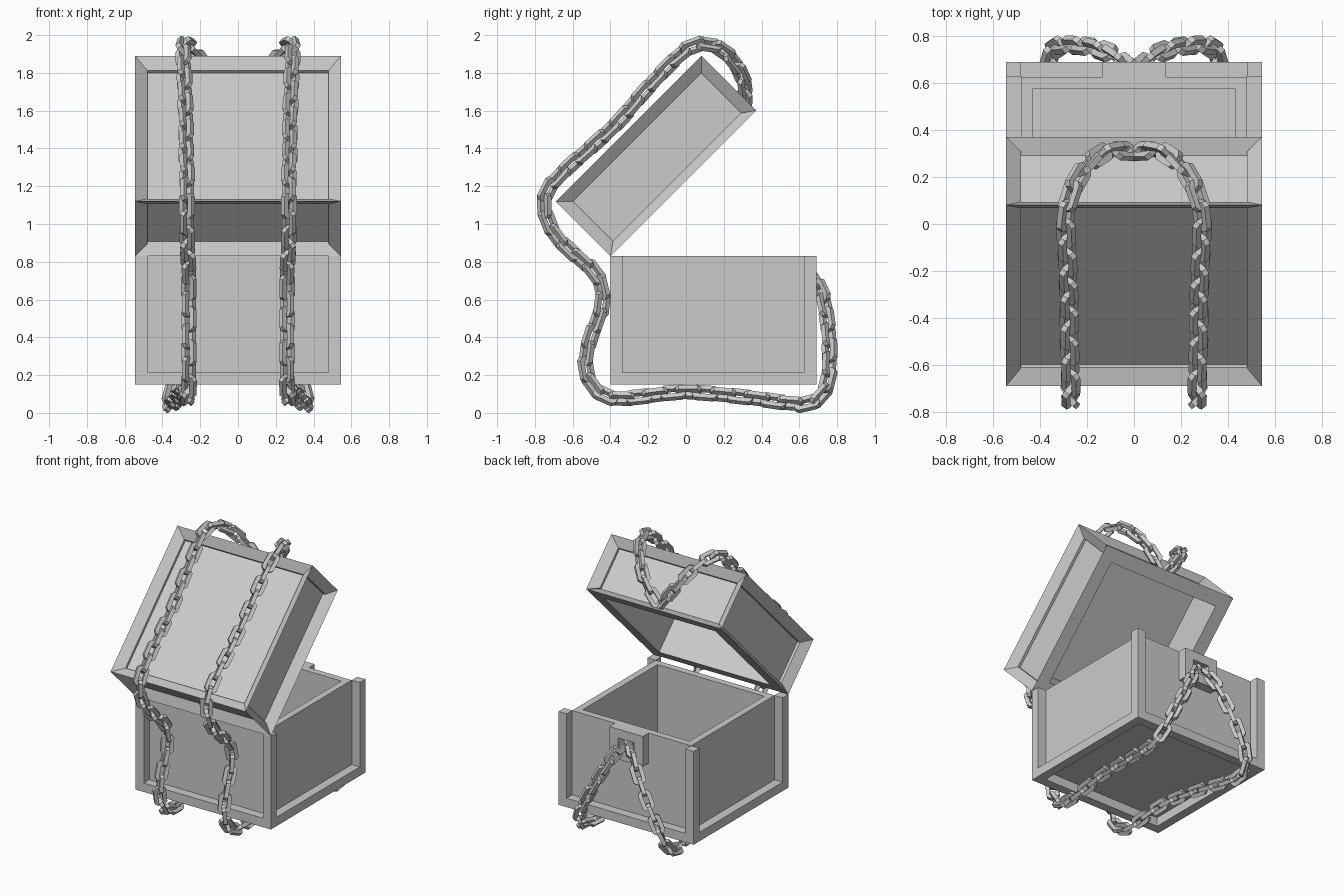
import bpy, bmesh, math
from mathutils import Vector, Matrix

if "Cube" in bpy.data.objects:
    bpy.data.objects.remove(bpy.data.objects["Cube"])

F = 0.065                      # frame / wall thickness
W = 0.545                      # half width of the chest
Y0, Y1, Z0, Z1 = -0.40, 0.69, 0.15, 0.83


def add_box(bm, lo, hi):
    lo, hi = Vector(lo), Vector(hi)
    m = Matrix.Translation((lo + hi) / 2) @ Matrix.Diagonal((*(hi - lo), 1))
    return bmesh.ops.create_cube(bm, size=1, matrix=m)["verts"]


def finish(bm, name):
    bmesh.ops.recalc_face_normals(bm, faces=bm.faces)
    me = bpy.data.meshes.new(name)
    bm.to_mesh(me)
    bm.free()
    ob = bpy.data.objects.new(name, me)
    bpy.context.collection.objects.link(ob)
    return ob


def hollow(bm, face, wall, depth):
    bmesh.ops.inset_individual(bm, faces=[face], thickness=wall)
    inner = bmesh.ops.extrude_discrete_faces(bm, faces=[face])["faces"][0]
    bmesh.ops.translate(bm, verts=inner.verts, vec=-inner.normal * depth)


# Chest body: open inner box
bm = bmesh.new()
add_box(bm, (-W + F, Y0 + F, Z0 + F), (W - F, Y1 - F, Z1))
bm.normal_update()
top = max(bm.faces, key=lambda f: f.calc_center_median().z)
hollow(bm, top, F + 0.005, Z1 - Z0 - 2 * F)
finish(bm, "chest_body")

# Corner posts and bottom rails
bm = bmesh.new()
for x in (-W, W - F):
    for y in (Y0, Y1 - F):
        add_box(bm, (x, y, Z0), (x + F, y + F, Z1))
    add_box(bm, (x, Y0 + F, Z0), (x + F, Y1 - F, Z0 + F))
for y in (Y0, Y1 - F):
    add_box(bm, (-W + F, y, Z0), (W - F, y + F, Z0 + F))
finish(bm, "chest_frame")

# Lock plate with a square hole
bm = bmesh.new()
yl = Y1 - F
for s in (-1, 1):
    xs = sorted((s * 0.065, s * 0.135))
    add_box(bm, (xs[0], yl, 0.61), (xs[1], Y1, Z1))
for za, zb in ((0.61, 0.68), (0.765, Z1)):
    add_box(bm, (-0.065, yl, za), (0.065, Y1, zb))
finish(bm, "lock_plate")

# Lid: recessed panels on five sides, hollow underneath, swung open on its hinge
bm = bmesh.new()
add_box(bm, (-W, 0, 0), (W, Y1 - Y0, 0.41))
bm.normal_update()
bottom = min(bm.faces, key=lambda f: f.calc_center_median().z)
panels = [f for f in bm.faces if f is not bottom]
bmesh.ops.inset_individual(bm, faces=panels, thickness=F, depth=-F)
bm.normal_update()
hollow(bm, bottom, 2 * F + 0.005, 0.28)
lid = finish(bm, "lid")
lid.location = (0, Y0, Z1)
lid.rotation_euler = (math.radians(45), 0, 0)

# Chain path, from the lock under and around the chest to the lid front
path = [Vector(p) for p in (
    (0.03, 0.67, 0.71), (0.09, 0.72, 0.63), (0.20, 0.755, 0.43), (0.30, 0.757, 0.24),
    (0.35, 0.73, 0.11), (0.36, 0.64, 0.05), (0.34, 0.52, 0.055), (0.31, 0.3, 0.085),
    (0.28, 0, 0.11), (0.27, -0.2, 0.09), (0.27, -0.38, 0.078), (0.26, -0.49, 0.14),
    (0.26, -0.53, 0.25), (0.26, -0.51, 0.38), (0.26, -0.45, 0.55), (0.26, -0.445, 0.65),
    (0.26, -0.49, 0.75), (0.265, -0.58, 0.83), (0.27, -0.69, 0.94), (0.27, -0.748, 1.08),
    (0.27, -0.73, 1.18), (0.27, -0.64, 1.285), (0.275, -0.5, 1.41), (0.275, -0.36, 1.54),
    (0.28, -0.24, 1.68), (0.285, -0.1, 1.83), (0.29, 0, 1.92), (0.28, 0.09, 1.953),
    (0.24, 0.19, 1.92), (0.18, 0.265, 1.84), (0.11, 0.31, 1.74), (0.04, 0.31, 1.65))]


def spline(pts, n=20):
    out = []
    for i in range(len(pts) - 1):
        p0, p1, p2 = pts[max(i - 1, 0)], pts[i], pts[i + 1]
        p3 = pts[min(i + 2, len(pts) - 1)]
        for k in range(n):
            t = k / n
            out.append(0.5 * (2 * p1 + (p2 - p0) * t + (2 * p0 - 5 * p1 + 4 * p2 - p3) * t * t
                              + (3 * p1 - p0 - 3 * p2 + p3) * t ** 3))
    return out + [pts[-1]]


def resample(pts, pitch):
    out, travelled = [pts[0]], 0
    for a, b in zip(pts, pts[1:]):
        travelled += (b - a).length
        if travelled >= pitch:
            out.append(b)
            travelled -= pitch
    return out


def add_link(bm, m, length=0.135, width=0.085, bar=0.027):
    # chamfered rectangular ring with a square section
    def loop(l, w, c, z):
        l, w = l / 2, w / 2
        pts = ((l, w - c), (l - c, w), (c - l, w), (-l, w - c),
               (-l, c - w), (c - l, -w), (l - c, -w), (l, c - w))
        return [bm.verts.new(m @ Vector((x, y, z))) for x, y in pts]
    li, wi, h = length - 2 * bar, width - 2 * bar, bar / 2
    rings = [loop(length, width, 0.018, -h), loop(length, width, 0.018, h),
             loop(li, wi, 0.006, h), loop(li, wi, 0.006, -h)]
    for a, b in zip(rings, rings[1:] + rings[:1]):
        for i in range(8):
            j = (i + 1) % 8
            bm.faces.new((a[i], a[j], b[j], b[i]))


# Chains: alternating links, mirrored to the other side
bm = bmesh.new()
centres = resample(spline(path), 0.09)
for i, c in enumerate(centres):
    t = (centres[min(i + 1, len(centres) - 1)] - centres[max(i - 1, 0)]).normalized()
    side = (Vector((1, 0, 0)) - t * t.x).normalized()
    basis = Matrix((t, side, t.cross(side))).transposed().to_4x4()
    roll = Matrix.Rotation(math.radians(40 + 90 * (i % 2)), 4, 'X')
    add_link(bm, Matrix.Translation(c) @ basis @ roll)
chain = finish(bm, "chains")
mirror = chain.modifiers.new("other_side", 'MIRROR')
mirror.use_axis = (True, False, False)
